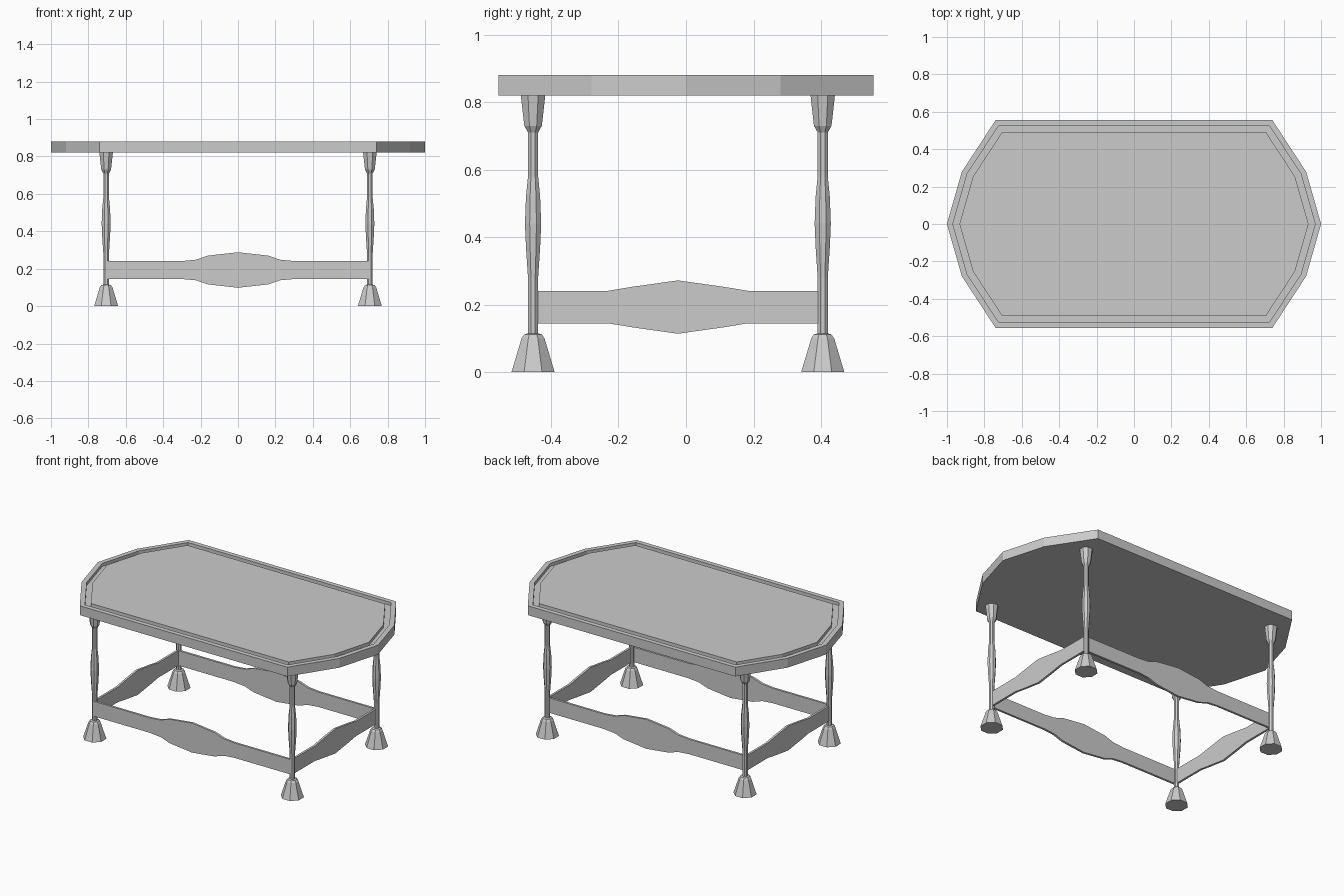
import bpy, bmesh, math

cube = bpy.data.objects.get("Cube")
if cube:
    bpy.data.objects.remove(cube, do_unlink=True)

LEG_X = 0.705
LEG_Y = (-0.453, 0.405)
SIDE_MID = sum(LEG_Y) / 2


def finish(bm, name):
    bmesh.ops.recalc_face_normals(bm, faces=bm.faces)
    mesh = bpy.data.meshes.new(name)
    bm.to_mesh(mesh)
    bm.free()
    obj = bpy.data.objects.new(name, mesh)
    bpy.context.collection.objects.link(obj)
    return obj


def extrude(bm, face, offset):
    """Extrude one face along an offset and return the moved cap."""
    cap = bmesh.ops.extrude_discrete_faces(bm, faces=[face])["faces"][0]
    bmesh.ops.translate(bm, verts=cap.verts, vec=offset)
    return cap


def make_top():
    """Ten-sided slab with a shallow groove running inside its rim."""
    quarter = [(1.0, 0.0), (0.92, 0.28), (0.74, 0.555)]
    right = [(x, -y) for x, y in quarter[:0:-1]] + quarter
    outline = right + [(-x, -y) for x, y in right]
    bm = bmesh.new()
    base = bm.faces.new([bm.verts.new((x, y, 0.82)) for x, y in outline])
    cap = extrude(bm, base, (0, 0, 0.06))
    bm.faces.new([v for v in bm.verts if v.co.z < 0.83])
    for width, depth in ((0.03, -0.02), (0.034, 0.02)):
        bmesh.ops.inset_region(bm, faces=[cap], thickness=width,
                               use_even_offset=True, use_boundary=True)
        cap = extrude(bm, cap, (0, 0, depth))
    finish(bm, "table_top")


def make_leg(name, x, y):
    """Turned octagonal leg with a flared foot and capital."""
    profile = [(0.064, 0), (0.034, 0.1), (0.026, 0.112), (0.015, 0.115),
               (0.015, 0.28), (0.021, 0.37), (0.024, 0.44), (0.021, 0.52),
               (0.015, 0.58), (0.015, 0.71), (0.026, 0.73),
               (0.034, 0.8), (0.036, 0.82)]
    bm = bmesh.new()
    rings = []
    for flat_radius, z in profile:
        r = flat_radius / math.cos(math.pi / 8)
        angles = [math.pi / 8 + i * math.pi / 4 for i in range(8)]
        rings.append([bm.verts.new((r * math.cos(a), r * math.sin(a), z))
                      for a in angles])
    for low, high in zip(rings, rings[1:]):
        for i in range(8):
            j = (i + 1) % 8
            bm.faces.new((low[i], low[j], high[j], high[i]))
    bm.faces.new(rings[0][::-1])
    bm.faces.new(rings[-1])
    finish(bm, name).location = (x, y, 0)


def make_stretcher(name, half, location, turn=0):
    """Thin board; half lists (distance from middle, half height)."""
    thickness = 0.014
    upper = [(-u, h) for u, h in half[:0:-1]] + half
    outline = upper + [(u, -h) for u, h in upper[::-1]]
    bm = bmesh.new()
    face = bm.faces.new([bm.verts.new((u, -thickness / 2, h)) for u, h in outline])
    back = extrude(bm, face, (0, thickness, 0))
    rest = [v for v in bm.verts if v not in set(back.verts)]
    bm.faces.new(rest)
    obj = finish(bm, name)
    obj.location = location
    obj.rotation_euler.z = turn


make_top()

for depth_name, y in zip(("front", "back"), LEG_Y):
    for side, x in (("right", -LEG_X), ("left", LEG_X)):
        make_leg(f"{depth_name}_{side}_leg", x, y)

# Long boards sit slightly forward of the leg centres
long_half = [(0, 0.095), (0.16, 0.077), (0.225, 0.055), (0.3, 0.048), (0.7, 0.048)]
for depth_name, y in zip(("front", "back"), LEG_Y):
    make_stretcher(f"{depth_name}_stretcher", long_half, (0, y - 0.008, 0.193))

# Short boards join front and back legs
short_half = [(0, 0.079), (0.135, 0.06), (0.208, 0.048), (0.425, 0.048)]
for side, x in (("right", -LEG_X), ("left", LEG_X)):
    make_stretcher(f"{side}_stretcher", short_half, (x, SIDE_MID, 0.193), math.pi / 2)
